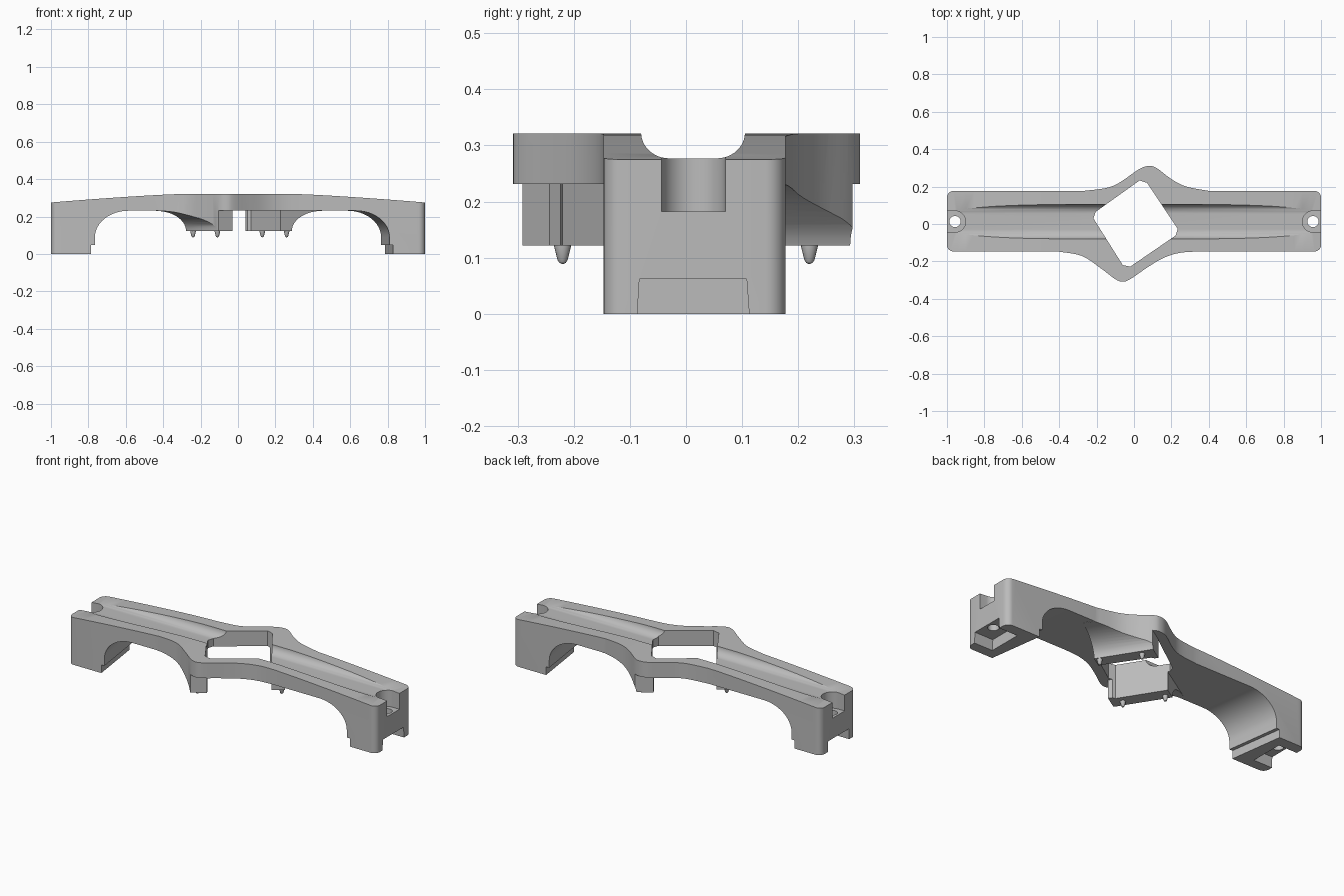
import bpy, bmesh, math
from mathutils import Vector

cube = bpy.data.objects.get("Cube")
if cube:
    bpy.data.objects.remove(cube, do_unlink=True)

grey = bpy.data.materials.new("light_grey")
grey.use_nodes = True
grey.diffuse_color = (0.5, 0.5, 0.5, 1)
grey.node_tree.nodes["Principled BSDF"].inputs["Base Color"].default_value = (0.5, 0.5, 0.5, 1)


def loft(name, ring_a, ring_b):
    """Solid between two matching closed rings of 3D points."""
    bm = bmesh.new()
    a = [bm.verts.new(p) for p in ring_a]
    b = [bm.verts.new(p) for p in ring_b]
    bm.faces.new(a)
    bm.faces.new(b)
    for i in range(len(a)):
        j = (i + 1) % len(a)
        bm.faces.new((a[i], a[j], b[j], b[i]))
    bmesh.ops.recalc_face_normals(bm, faces=bm.faces)
    mesh = bpy.data.meshes.new(name)
    bm.to_mesh(mesh)
    bm.free()
    mesh.materials.append(grey)
    obj = bpy.data.objects.new(name, mesh)
    bpy.context.collection.objects.link(obj)
    return obj


def prism_z(name, pts, z0, z1):
    return loft(name, [(x, y, z0) for x, y in pts], [(x, y, z1) for x, y in pts])


def prism_x(name, pts, x0, x1):
    return loft(name, [(x0, y, z) for y, z in pts], [(x1, y, z) for y, z in pts])


def cut(target, cutter):
    """Subtract the cutter from the target and remove it."""
    bpy.context.view_layer.objects.active = target
    mod = target.modifiers.new("cut", "BOOLEAN")
    mod.operation = "DIFFERENCE"
    mod.solver = "EXACT"
    mod.object = cutter
    bpy.ops.object.modifier_apply(modifier=mod.name)
    bpy.data.objects.remove(cutter, do_unlink=True)


def arc(cx, cy, rx, ry, a0, a1, n=12):
    angles = [math.radians(a0 + (a1 - a0) * i / n) for i in range(n + 1)]
    return [(cx + rx * math.cos(t), cy + ry * math.sin(t)) for t in angles]


def smooth_path(pts, n=4):
    """Catmull-Rom curve through the points."""
    p = [Vector(q) for q in [pts[0]] + pts + [pts[-1]]]
    out = []
    for a, b, c, d in zip(p, p[1:], p[2:], p[3:]):
        for i in range(n):
            t = i / n
            out.append(tuple(0.5 * (2 * b + (c - a) * t + (2 * a - 5 * b + 4 * c - d) * t * t
                                    + (3 * b - a - 3 * c + d) * t ** 3)))
    return out + [pts[-1]]


# Bar outline in plan, with a swelling on each long side
back_bulge = smooth_path([(0.40, 0.177), (0.28, 0.2), (0.2, 0.24), (0.12, 0.3), (0.08, 0.31),
                          (0.04, 0.3), (0, 0.275), (-0.08, 0.22), (-0.15, 0.192), (-0.27, 0.177)])
front_bulge = smooth_path([(-0.41, -0.147), (-0.28, -0.17), (-0.18, -0.235), (-0.1, -0.295),
                           (-0.06, -0.308), (-0.02, -0.295), (0.06, -0.24), (0.15, -0.185),
                           (0.24, -0.155), (0.34, -0.147)])
R = 0.035
outline = (back_bulge + arc(-1 + R, 0.177 - R, R, R, 90, 180, 6) + arc(-1 + R, R - 0.147, R, R, 180, 270, 6)
           + front_bulge + arc(1 - R, R - 0.147, R, R, 270, 360, 6) + arc(1 - R, 0.177 - R, R, R, 0, 90, 6))
body = prism_z("bridge_body", outline, 0, 0.36)

# Gently crowned top
crown = []
for i in range(49):
    x = -1.08 + 2.16 * i / 48
    crown.append((x, 0.321 - 0.046 * (max(abs(x) - 0.28, 0) / 0.72) ** 1.3))
crown += [(1.08, 0.5), (-1.08, 0.5)]
cut(body, loft("crown_cutter", [(x, -0.5, z) for x, z in crown], [(x, 0.5, z) for x, z in crown]))


# Arched underside: the inner faces of the feet are skewed in plan
def arch_ring(left, right, y):
    pts = [(left - 0.02, -0.1), (left - 0.02, 0.048), (left, 0.048)]
    pts += arc(left + 0.18, 0.09, 0.18, 0.141, 180, 90)
    pts += arc(right - 0.18, 0.09, 0.18, 0.141, 90, 0)
    pts += [(right, 0.048), (right + 0.02, 0.048), (right + 0.02, -0.1)]
    return [(x, y, z) for x, z in pts]


arch = loft("arch_cutter", arch_ring(-0.765, 0.81, -0.147), arch_ring(-0.81, 0.765, 0.177))
# Extend the cutter past both sides of the bar
for v in arch.data.vertices:
    v.co.x += 0.045 if v.co.y < 0 else -0.045
    v.co.y = -0.471 if v.co.y < 0 else 0.501

# Two slanted pads with a hollow fillet are left standing beside the opening
start, end = Vector((0.05, 0.25)), Vector((0.22, -0.02))
along = (end - start).normalized()
outward = Vector((-along.y, along.x))
pad_profile = [(-0.012, 0.25), (-0.012, 0.122), (0.08, 0.122)]
pad_profile += [(0.27 - 0.19 * c, 0.122 + 0.108 * s) for c, s in arc(0, 0, 1, 1, 5, 90)] + [(0.27, 0.25)]
centre = Vector((0.005, 0))
for sign in (1, -1):
    rings = []
    for p in (start, end):
        ring = []
        for n, z in pad_profile:
            q = centre + sign * (p + outward * n - centre)
            ring.append((q.x, q.y, z))
        rings.append(ring)
    cut(arch, loft("pad_former", *rings))
cut(body, arch)

# Shallow channel along the top
channel = ([(-0.08, 0.45)] + arc(-0.03, 0.323, 0.05, 0.046, 180, 270)
           + arc(0.055, 0.323, 0.05, 0.046, 270, 360) + [(0.105, 0.45)])
cut(body, prism_x("channel_cutter", channel, -1.1, 1.1))

# Four-sided central opening with clipped corners
opening = [(0.03, 0.233), (0.07, 0.22), (0.234, -0.026), (0.222, -0.062),
           (-0.02, -0.228), (-0.06, -0.22), (-0.217, 0.03), (-0.205, 0.065)]
cut(body, prism_z("opening_cutter", opening, -0.1, 0.5))

# Each foot: screw notch, screw hole and pocket under the end
for s in (1, -1):
    notch = [(s * x, y) for x, y in arc(0.957, 0.013, 0.057, 0.057, 90, 270, 20)]
    notch += [(s * 1.1, -0.044), (s * 1.1, 0.07)]
    cut(body, prism_z("notch_cutter", notch, 0.182, 0.5))
    hole = [(s * x, y) for x, y in arc(0.957, 0.013, 0.03, 0.03, 0, 345, 23)]
    cut(body, prism_z("hole_cutter", hole, 0.02, 0.25))
    pocket = [(-0.088, -0.02), (-0.083, 0.062), (0.108, 0.062), (0.114, -0.02)]
    cut(body, prism_x("pocket_cutter", pocket, s * 0.88, s * 1.1))

parts = [body]

# Tapered locating pins under the pads
for i, (x, y) in enumerate([(0.13, 0.22), (0.26, 0.035), (-0.11, -0.22), (-0.24, -0.035)]):
    profile = [(0.015, 0.13), (0.015, 0.12), (0.009, 0.096), (0.006, 0.091), (0.002, 0.089)]
    bm = bmesh.new()
    rings = [[bm.verts.new((x + px, y + py, z)) for px, py in arc(0, 0, r, r, 0, 337.5, 15)]
             for r, z in profile]
    for a, b in zip(rings, rings[1:]):
        for k in range(16):
            bm.faces.new((a[k], a[k - 1], b[k - 1], b[k]))
    bm.faces.new(rings[0])
    bm.faces.new(rings[-1])
    bmesh.ops.recalc_face_normals(bm, faces=bm.faces)
    mesh = bpy.data.meshes.new("pin")
    bm.to_mesh(mesh)
    bm.free()
    mesh.materials.append(grey)
    pin = bpy.data.objects.new("locating_pin_%d" % (i + 1), mesh)
    bpy.context.collection.objects.link(pin)
    parts.append(pin)

# Smooth shading with crisp edges
bpy.ops.object.select_all(action="DESELECT")
for obj in parts:
    obj.select_set(True)
bpy.context.view_layer.objects.active = body
bpy.ops.object.shade_smooth_by_angle(angle=math.radians(30))
